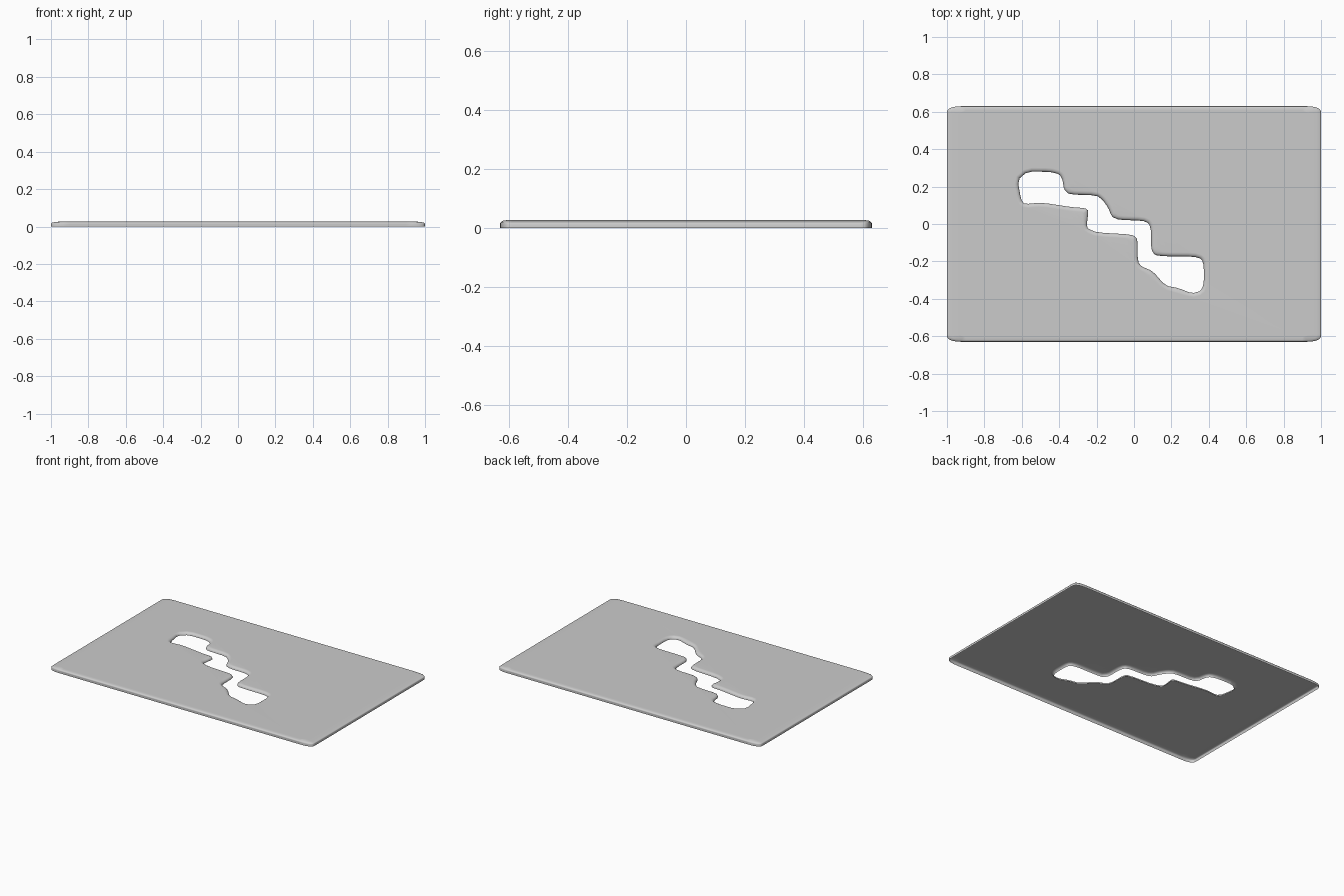
import bpy, bmesh, math
from mathutils import Vector

if "Cube" in bpy.data.objects:
    bpy.data.objects.remove(bpy.data.objects["Cube"])

# Stepped cut-out outline, clockwise seen from above
HOLE = [(-.622, .235), (-.57, .28), (-.45, .279), (-.399, .266), (-.382, .237), (-.374, .184),
        (-.347, .158), (-.2, .153), (-.167, .128), (-.138, .087), (-.119, .039), (-.08, .022),
        (.045, .018), (.081, .003), (.092, -.042), (.092, -.137), (.112, -.167), (.17, -.173),
        (.32, -.174), (.362, -.187), (.373, -.222), (.373, -.32), (.357, -.358), (.31, -.371),
        (.235, -.342), (.168, -.33), (.1, -.252), (.04, -.227), (.02, -.2), (.02, -.08),
        (-.01, -.056), (-.195, -.046), (-.248, -.025), (-.252, 0), (-.243, .07), (-.26, .085),
        (-.335, .09), (-.495, .115), (-.585, .106), (-.604, .13)]


def soften(pts):
    """One pass of corner cutting."""
    out = []
    for i, p in enumerate(pts):
        a, b = Vector(p), Vector(pts[(i + 1) % len(pts)])
        out += [a.lerp(b, .2), a.lerp(b, .8)]
    return out


def offset(pts, d):
    """Push a clockwise outline outwards by d."""
    out = []
    for i, p in enumerate(pts):
        t = (pts[(i + 1) % len(pts)] - pts[i - 1]).normalized()
        out.append(p + Vector((-t.y, t.x)) * d)
    return out


def rounded_rect(dx, dy, w=1.0, h=.63, rx=.1, ry=.04, n=8):
    """Rectangle with squarish elliptical corners, inset by dx, dy."""
    pts = []
    for k in range(4):
        for j in range(n + 1):
            # every other quarter runs backwards so the loop stays continuous
            a = math.pi / 2 * (j / n if k % 2 == 0 else 1 - j / n)
            c, s = math.cos(a), math.sin(a)
            sx, sy = (1, -1, -1, 1)[k], (1, 1, -1, -1)[k]
            pts.append((sx * (w - rx + (rx - dx) * abs(c) ** .7),
                        sy * (h - ry + (ry - dy) * abs(s) ** .7)))
    return pts


def wall(bm, rings):
    """Join a stack of rings; return the edges of the last one."""
    loops = [[bm.verts.new((p[0], p[1], z)) for p in pts] for pts, z in rings]
    n = len(loops[0])
    for lo, hi in zip(loops, loops[1:]):
        for i in range(n):
            j = (i + 1) % n
            bm.faces.new((lo[i], lo[j], hi[j], hi[i]))
    return [bm.edges.get((loops[-1][i], loops[-1][(i + 1) % n])) for i in range(n)]


bm = bmesh.new()

# Outer skirt: upright side with a soft top shoulder, open underneath
outer = wall(bm, [(rounded_rect(dx, dy), z) for dx, dy, z in (
    (0, 0, 0), (0, 0, .015), (.005, .003, .020),
    (.022, .010, .0245), (.06, .024, .027))])

# Shallow lip turned down around the cut-out
hole = soften(HOLE)
inner = wall(bm, [(offset(hole, d), z) for d, z in (
    (0, .008), (.001, .015), (.005, .021), (.012, .025), (.022, .027))])

# Flat top sheet between the two rims
bmesh.ops.triangle_fill(bm, edges=outer + inner, use_beauty=True, normal=(0, 0, 1))
bmesh.ops.recalc_face_normals(bm, faces=bm.faces)
if max(bm.faces, key=lambda f: f.calc_area()).normal.z < 0:
    bmesh.ops.reverse_faces(bm, faces=bm.faces)

mesh = bpy.data.meshes.new("plate")
bm.to_mesh(mesh)
bm.free()
plate = bpy.data.objects.new("plate", mesh)
bpy.context.collection.objects.link(plate)
bpy.context.view_layer.objects.active = plate
plate.select_set(True)
bpy.ops.object.shade_smooth_by_angle(angle=math.radians(60))

# Keep the broad sheet evenly shaded while the rims stay soft
normals = plate.modifiers.new("even_normals", 'WEIGHTED_NORMAL')
normals.weight = 100
normals.keep_sharp = True
